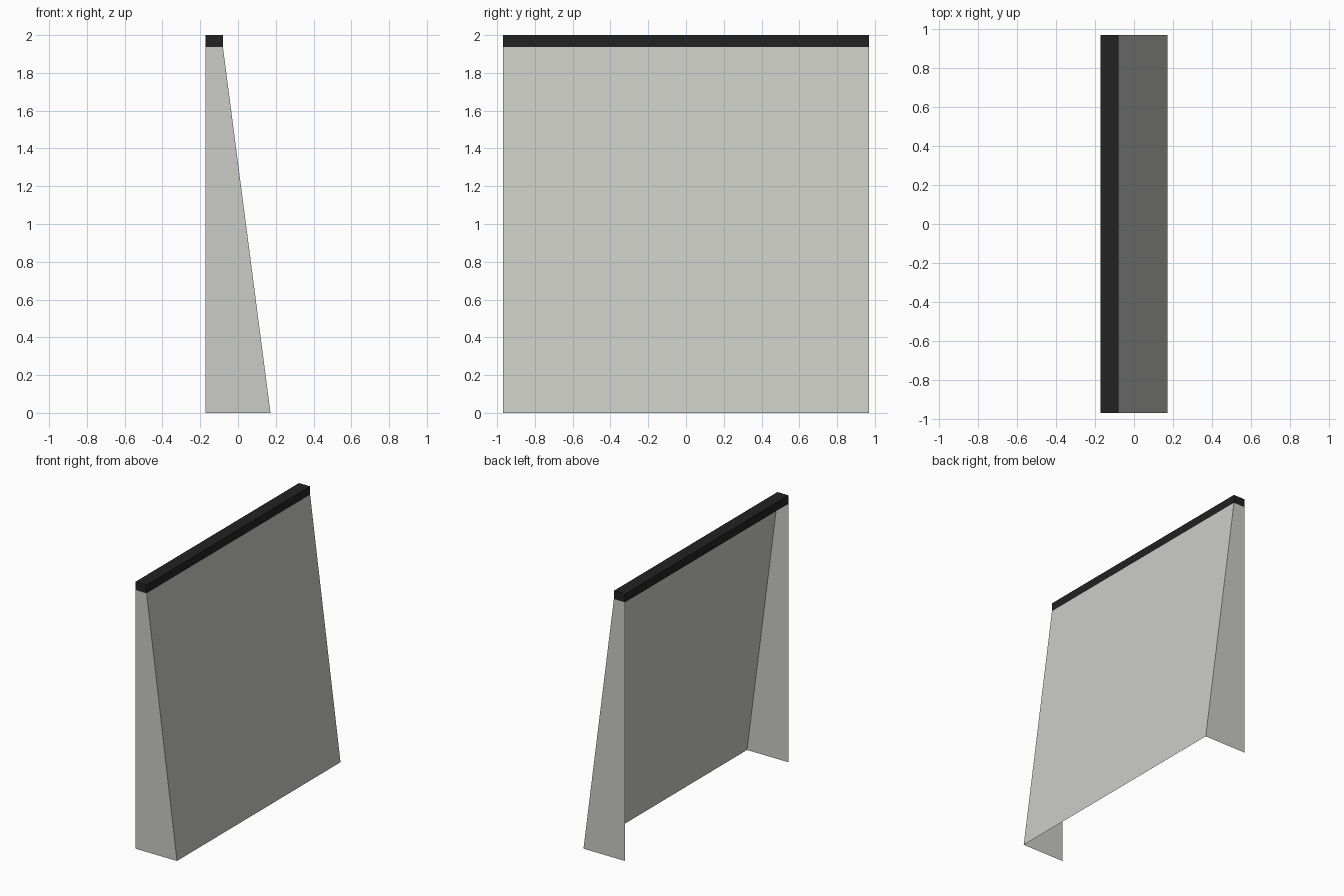
import bpy

if "Cube" in bpy.data.objects:
    bpy.data.objects.remove(bpy.data.objects["Cube"])

HALF_X, HALF_Y = 0.172, 0.968      # footprint
CAP_X, CAP_Z, TOP = -0.08, 1.938, 2.0


def material(name, rgb):
    m = bpy.data.materials.new(name)
    m.diffuse_color = (*rgb, 1)
    m.use_nodes = True
    m.node_tree.nodes["Principled BSDF"].inputs["Base Color"].default_value = m.diffuse_color
    return m


def mesh_object(name, verts, faces, mat):
    me = bpy.data.meshes.new(name)
    me.from_pydata(verts, [], faces)
    me.materials.append(mat)
    ob = bpy.data.objects.new(name, me)
    bpy.context.collection.objects.link(ob)
    return ob


grey = material("light_grey", (0.60, 0.60, 0.565))
black = material("black", (0.016, 0.016, 0.016))

# Side profile of the thin shell, open at the back and underneath
profile = [(-HALF_X, 0), (HALF_X, 0), (CAP_X, CAP_Z), (-HALF_X, CAP_Z)]

# Tapered side panels
for name, y in (("front_side_panel", -HALF_Y), ("back_side_panel", HALF_Y)):
    order = (0, 1, 2, 3) if y < 0 else (3, 2, 1, 0)
    mesh_object(name, [(x, y, z) for x, z in profile], [order], grey)

# Sloping main panel
edge = profile[1:3]
mesh_object("sloping_panel",
            [(x, y, z) for y in (-HALF_Y, HALF_Y) for x, z in edge],
            [(0, 2, 3, 1)], grey)

# Solid bar along the top
bpy.ops.mesh.primitive_cube_add(
    size=1, location=((CAP_X - HALF_X) / 2, 0, (CAP_Z + TOP) / 2))
cap = bpy.context.object
cap.name = "top_bar"
cap.scale = (CAP_X + HALF_X, 2 * HALF_Y, TOP - CAP_Z)
bpy.ops.object.transform_apply(location=False, rotation=False, scale=True)
cap.data.materials.append(black)
